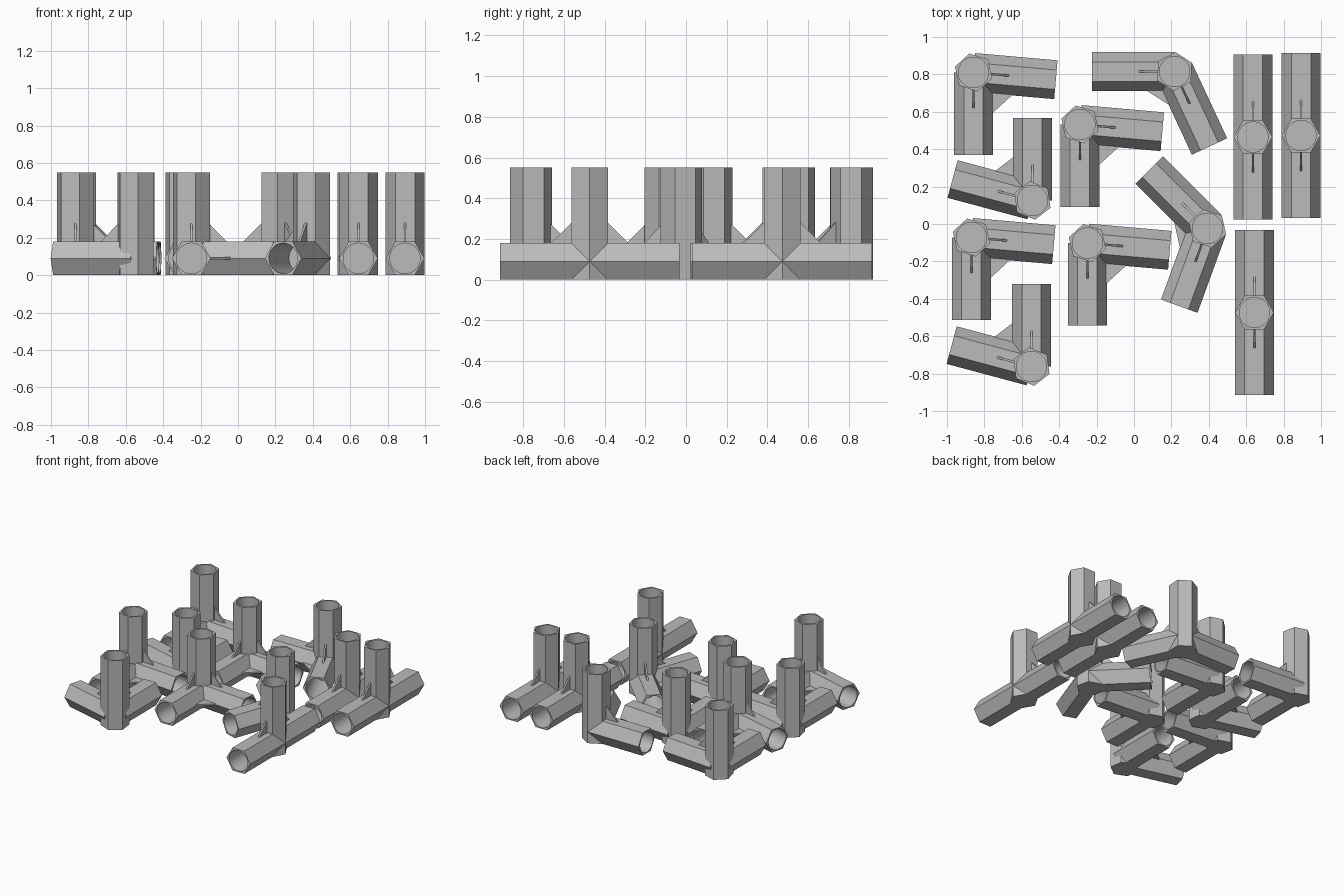
import bpy, bmesh, math
from mathutils import Vector, Matrix

if "Cube" in bpy.data.objects:
    bpy.data.objects.remove(bpy.data.objects["Cube"])

HEX_R = 0.104      # centre to hexagon corner
AXIS_Z = 0.09      # height of the horizontal arm axes
BORE_R = 0.081
ARM_LEN = 0.442
POST_TOP = 0.55
FLOOR = 0.13       # solid length between hub centre and bore floor
SEG = 48
UP = Vector((0, 0, 1))

grey = bpy.data.materials.new("plastic grey")
grey.diffuse_color = (0.5, 0.5, 0.5, 1)
grey.use_nodes = True
grey.node_tree.nodes["Principled BSDF"].inputs["Base Color"].default_value = grey.diffuse_color


def heading(deg):
    a = math.radians(deg)
    return Vector((math.cos(a), math.sin(a), 0))


def finish(name, bm):
    bmesh.ops.recalc_face_normals(bm, faces=bm.faces)
    me = bpy.data.meshes.new(name)
    bm.to_mesh(me)
    bm.free()
    me.materials.append(grey)
    ob = bpy.data.objects.new(name, me)
    bpy.context.collection.objects.link(ob)
    return ob


def socket(name, origin, axis, corner_dir, length, floor):
    """Hexagonal bar with a round blind bore in its far end."""
    bm = bmesh.new()

    def ring(n, r, z):
        return [bm.verts.new((r * math.cos(2 * math.pi * i / n),
                              r * math.sin(2 * math.pi * i / n), z)) for i in range(n)]

    base, rim = ring(6, HEX_R, 0), ring(6, HEX_R, length)
    mouth, deep = ring(SEG, BORE_R, length), ring(SEG, BORE_R, floor)
    bm.faces.new(base[::-1])
    step = SEG // 6
    for k in range(6):
        j = (k + 1) % 6
        bm.faces.new((base[k], base[j], rim[j], rim[k]))
        arc = [mouth[i % SEG] for i in range((k + 1) * step, k * step - 1, -1)]
        bm.faces.new([rim[k], rim[j]] + arc)
    for i in range(SEG):
        j = (i + 1) % SEG
        f = bm.faces.new((mouth[i], mouth[j], deep[j], deep[i]))
        f.smooth = True
    bm.faces.new(deep)
    # keep both bore rims crisp
    for circle in (mouth, deep):
        for i in range(SEG):
            bm.edges.get((circle[i], circle[(i + 1) % SEG])).smooth = False
    rot = Matrix((corner_dir, axis.cross(corner_dir), axis)).transposed().to_4x4()
    bm.transform(Matrix.Translation(origin) @ rot)
    return finish(name, bm)


def gusset(name, hub, d1, d2, leg, inset, thick=0.012):
    """Thin triangular web filling the inner corner between two bars."""
    s = d1.cross(d2).length
    t = inset / (s * leg)
    pts = [(d1 + d2) * (inset / s),
           d1 * leg * (1 - t) + d2 * leg * t,
           d2 * leg * (1 - t) + d1 * leg * t]
    off = d1.cross(d2).normalized() * thick / 2
    bm = bmesh.new()
    a = [bm.verts.new(hub + p - off) for p in pts]
    b = [bm.verts.new(hub + p + off) for p in pts]
    bm.faces.new(a[::-1])
    bm.faces.new(b)
    for i in range(3):
        j = (i + 1) % 3
        bm.faces.new((a[i], a[j], b[j], b[i]))
    return finish(name, bm)


def connector(x, y, deg1, deg2):
    straight = deg2 - deg1 == 180
    hub = Vector((x, y, AXIS_Z))
    # upright post: flats face the arms, or the inside of the corner
    corner = heading(0 if straight else (deg1 + deg2) / 2 + 30)
    socket("post", Vector((x, y, 0)), UP, corner, POST_TOP, AXIS_Z + FLOOR)
    dirs = [heading(deg1), heading(deg2)]
    for d in dirs:
        socket("arm", hub, d, UP.cross(d), ARM_LEN, FLOOR)
        gusset("post_web", hub, d, UP, 0.28, 0.086)
    if not straight:
        gusset("corner_web", hub, dirs[0], dirs[1], 0.31, 0.095)


# corner connectors, 85 degrees
for x, y in ((-0.858, 0.81), (-0.289, 0.532), (-0.869, -0.072), (-0.249, -0.102)):
    connector(x, y, 270, 355)
# corner connectors, 75 degrees
for x, y in ((-0.543, 0.126), (-0.548, -0.762)):
    connector(x, y, 90, 165)
# wide corner connectors, 115 degrees
connector(0.217, 0.815, 180, 295)
connector(0.393, -0.024, 135, 250)
# straight connectors
for x, y in ((0.636, 0.465), (0.893, 0.473), (0.644, -0.473)):
    connector(x, y, 90, 270)
